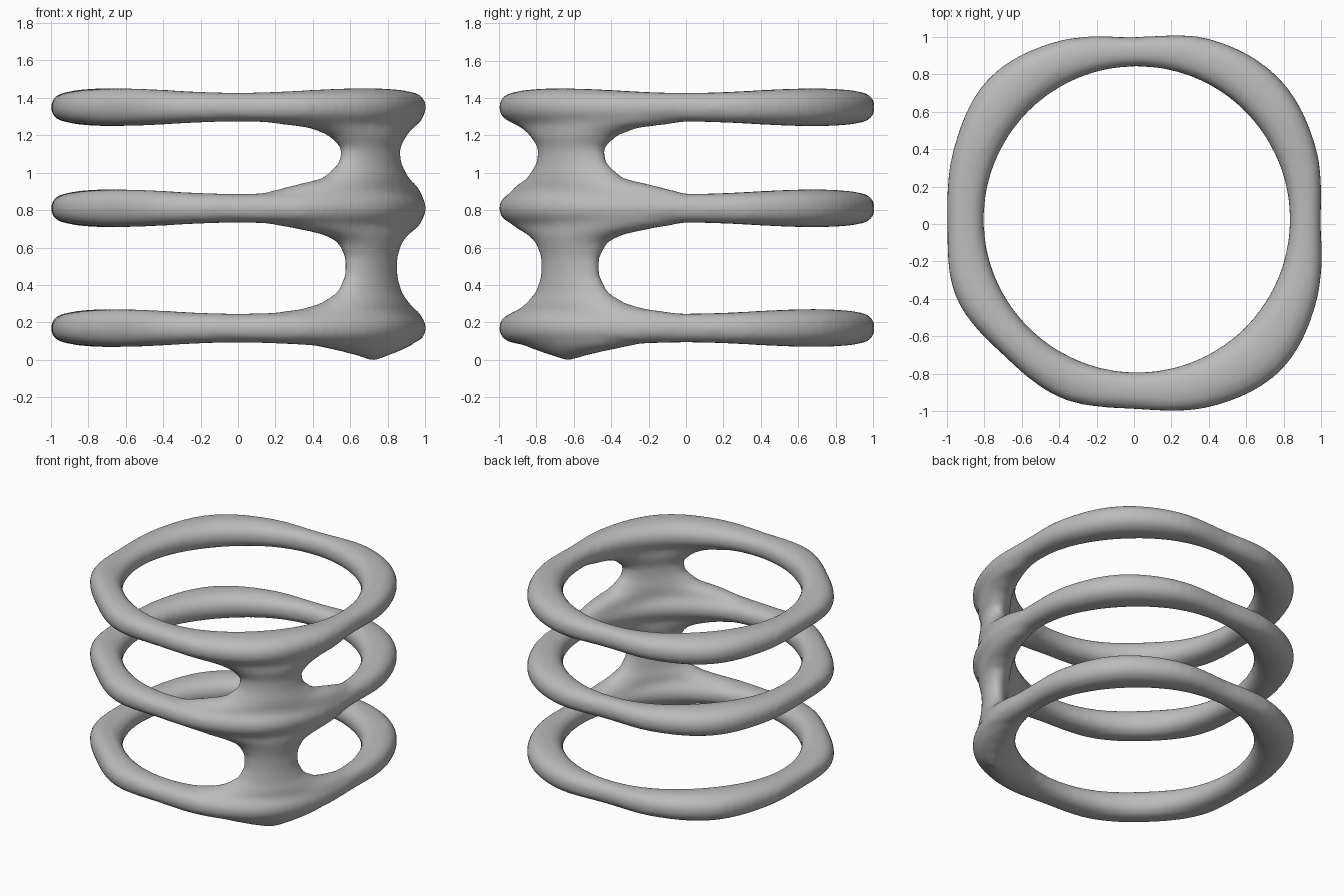
import bpy, bmesh, math
from math import sin, cos, pi, radians

cube = bpy.data.objects.get("Cube")
if cube:
    bpy.data.objects.remove(cube, do_unlink=True)

grey = bpy.data.materials.new("plain grey")
grey.use_nodes = True
colour = (0.5, 0.5, 0.5, 1)
grey.diffuse_color = colour
grey.node_tree.nodes["Principled BSDF"].inputs["Base Color"].default_value = colour

# Outer radius of the ring at equal angle steps, starting at +x
OUTER = [1.0, 1.055, 1.1, 1.07, 1.0, 1.06, 1.1, 1.045,
         1.0, 1.03, 0.99, 1.01, 0.99, 1.06, 1.11, 1.06]
RING_HEIGHTS = [0.17, 0.81, 1.35]
POST_ANGLE = radians(-41)

# Post and fillets: height, half angle in degrees, half thickness
POST = [(0.0, 2, .02), (.02, 6, .05), (.045, 13, .08), (.08, 24, .11), (.16, 42, .13),
        (.25, 38, .11), (.27, 28, .11), (.3, 21, .11), (.36, 14.5, .095), (.45, 11.5, .085),
        (.55, 11.5, .085), (.63, 14.5, .1), (.67, 20, .11), (.7, 29, .11), (.73, 40, .11),
        (.81, 44, .13), (.89, 41, .11), (.93, 31, .11), (.97, 20, .11), (1.05, 14, .095),
        (1.13, 13, .09), (1.2, 18, .11), (1.24, 25, .11), (1.27, 40, .11),
        (1.36, 40, .12), (1.42, 28, .08)]


def outer(a):
    """Smooth cyclic blend through the outer radii."""
    n = len(OUTER)
    f = (a / (2 * pi) * n) % n
    i = int(f)
    t = f - i
    p, q, r, s = (OUTER[(i + k) % n] for k in (-1, 0, 1, 2))
    return q + 0.5 * t * (r - p + t * (2*p - 5*q + 4*r - s + t * (3*(q - r) + s - p)))


def inner(a):
    return 0.815 + 0.015 * cos(a) + 0.025 * sin(a)


def middle(a):
    return (outer(a) + inner(a)) / 2


def rounded(c):
    """Slightly squared ellipse coordinate."""
    return math.copysign(abs(c) ** 0.88, c)


def loft(bm, sections, closed):
    loops = [[bm.verts.new(p) for p in s] for s in sections]
    pairs = list(zip(loops, loops[1:]))
    if closed:
        pairs.append((loops[-1], loops[0]))
    else:
        bm.faces.new(loops[0])
        bm.faces.new(loops[-1])
    for lo, hi in pairs:
        for k in range(len(lo)):
            j = (k + 1) % len(lo)
            bm.faces.new((lo[k], lo[j], hi[j], hi[k]))


def ring_section(a, z):
    wide = (outer(a) - inner(a)) / 2
    tall = 0.09 - 0.012 * cos(4 * a)
    pts = []
    for k in range(20):
        t = 2 * pi * k / 20
        r = middle(a) + wide * rounded(cos(t))
        pts.append((r * cos(a), r * sin(a), z + tall * rounded(sin(t))))
    return pts


def post_section(z, half, thick):
    pts = []
    for k in range(40):
        t = 2 * pi * k / 40
        a = POST_ANGLE + radians(half) * cos(t)
        r = middle(a) + thick * sin(t)
        pts.append((r * cos(a), r * sin(a), z))
    return pts


# Three rings and the joining post, fused into one skin
bm = bmesh.new()
for z in RING_HEIGHTS:
    loft(bm, [ring_section(2 * pi * i / 96, z) for i in range(96)], True)
loft(bm, [post_section(*row) for row in POST], False)
bmesh.ops.recalc_face_normals(bm, faces=bm.faces)
mesh = bpy.data.meshes.new("triple_ring_band")
bm.to_mesh(mesh)
bm.free()
mesh.materials.append(grey)
band = bpy.data.objects.new("triple_ring_band", mesh)
bpy.context.collection.objects.link(band)

fuse = band.modifiers.new("fuse", 'REMESH')
fuse.mode = 'VOXEL'
fuse.voxel_size = 0.02
fuse.use_smooth_shade = True
soften = band.modifiers.new("soften", 'SMOOTH')
soften.factor = 0.5
soften.iterations = 8
